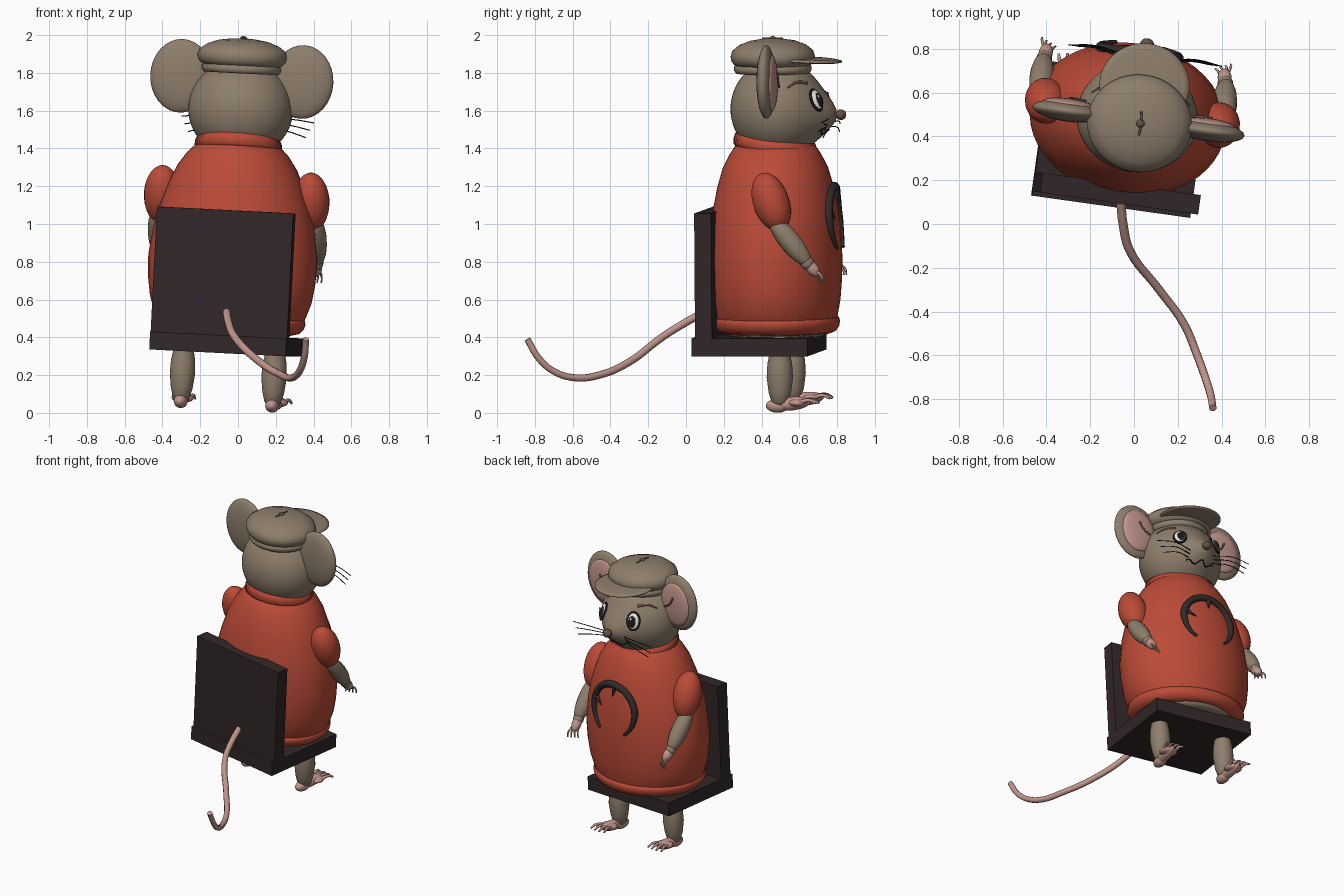
import bpy, bmesh, math
from math import sin, cos, pi, radians, exp
from mathutils import Matrix, Vector
from mathutils.bvhtree import BVHTree

cube = bpy.data.objects.get("Cube")
if cube:
    bpy.data.objects.remove(cube)

# The seated figure is turned and leans a little to one side
FRAME = (Matrix.Translation((-.05, .48, .37)) @ Matrix.Rotation(radians(-8), 4, 'Z')
         @ Matrix.Rotation(radians(2.9), 4, 'Y') @ Matrix.Translation((0, 0, -.37)))


def material(name, r, g, b):
    m = bpy.data.materials.new(name)
    m.use_nodes = True
    m.diffuse_color = (r, g, b, 1)
    bsdf = next(n for n in m.node_tree.nodes if n.type == 'BSDF_PRINCIPLED')
    bsdf.inputs['Base Color'].default_value = (r, g, b, 1)
    bsdf.inputs['Roughness'].default_value = .7
    return m


RED = material("red_knit", .5, .07, .038)
FUR = material("taupe_fur", .27, .21, .15)
PINK = material("pink_skin", .52, .3, .26)
WOOD = material("dark_wood", .032, .02, .021)
CHAR = material("charcoal", .03, .023, .023)
BROWN = material("nose_brown", .13, .08, .06)
WHITE = material("eye_white", .8, .8, .78)
BLACK = material("black", .008, .008, .008)


def finish(name, bm, mat, smooth=True):
    bmesh.ops.recalc_face_normals(bm, faces=bm.faces)
    mesh = bpy.data.meshes.new(name)
    bm.to_mesh(mesh)
    bm.free()
    for p in mesh.polygons:
        p.use_smooth = smooth
    mesh.materials.append(mat)
    ob = bpy.data.objects.new(name, mesh)
    bpy.context.collection.objects.link(ob)
    ob.matrix_world = FRAME
    return ob


def ellipsoid(name, centre, radii, mat, rot=Matrix(), segs=24):
    bm = bmesh.new()
    bmesh.ops.create_uvsphere(bm, u_segments=segs, v_segments=segs * 2 // 3, radius=1)
    bm.transform(Matrix.Translation(centre) @ rot @ Matrix.Diagonal((*radii, 1)))
    return finish(name, bm, mat)


def limb(name, a, b, radius, mat, segs=20):
    """Ellipsoid stretched from a to b."""
    a, b = Vector(a), Vector(b)
    rot = (b - a).to_track_quat('Z', 'Y').to_matrix().to_4x4()
    return ellipsoid(name, (a + b) / 2, (radius, radius, (b - a).length / 2), mat, rot, segs)


def lathe(name, rows, mat, centre=(0, 0), segs=48, rib=0, tilt=0):
    """Oval rings given as height, half width, half depth."""
    bm = bmesh.new()
    rings = []
    for w, ru, rv in rows:
        ring = []
        for i in range(segs):
            k = 1 + rib * (i % 2)
            t = 2 * pi * i / segs
            v = rv * k * sin(t)
            ring.append(bm.verts.new((centre[0] + ru * k * cos(t), centre[1] + v, w - tilt * v)))
        rings.append(ring)
    for lo, hi in zip(rings, rings[1:]):
        for i in range(segs):
            j = (i + 1) % segs
            bm.faces.new((lo[i], lo[j], hi[j], hi[i]))
    bm.faces.new(rings[0][::-1])
    bm.faces.new(rings[-1])
    return finish(name, bm, mat)


def box(name, centre, size, mat):
    bm = bmesh.new()
    bmesh.ops.create_cube(bm, size=1)
    bm.transform(Matrix.Translation(centre) @ Matrix.Diagonal((*size, 1)))
    return finish(name, bm, mat, False)


def tube(name, points, radius, mat, taper=None, frame=FRAME, smooth=True):
    cu = bpy.data.curves.new(name, 'CURVE')
    cu.dimensions = '3D'
    cu.bevel_depth = radius
    cu.bevel_resolution = 2
    cu.use_fill_caps = True
    cu.resolution_u = 6
    sp = cu.splines.new('BEZIER')
    sp.bezier_points.add(len(points) - 1)
    for i, (bp, p) in enumerate(zip(sp.bezier_points, points)):
        bp.co = p
        bp.handle_left_type = bp.handle_right_type = 'AUTO' if smooth else 'VECTOR'
        bp.radius = taper(i / (len(points) - 1)) if taper else 1
    cu.materials.append(mat)
    ob = bpy.data.objects.new(name, cu)
    bpy.context.collection.objects.link(ob)
    ob.matrix_world = frame
    return ob


def surface(ob):
    """Finder for the front surface point and normal at (u, w)."""
    bm = bmesh.new()
    bm.from_mesh(ob.data)
    tree = BVHTree.FromBMesh(bm)
    bm.free()

    def hit(u, w):
        p, n, _, _ = tree.ray_cast(Vector((u, 2, w)), Vector((0, -1, 0)))
        return p, n
    return hit


# Chair
box("seat", (0, -.095, .365), (.73, .62, .095), WOOD)
box("backrest", (0, -.34, .74), (.73, .09, .67), WOOD)

# Jumper, hem, collar and belly
jumper = lathe("jumper", [(.43, .33, .3), (.5, .395, .32), (.6, .43, .338), (.7, .445, .346),
                          (.82, .45, .35), (1, .425, .34), (1.1, .397, .327), (1.2, .362, .307),
                          (1.3, .318, .278), (1.37, .27, .243), (1.42, .22, .21), (1.44, .18, .17)], RED)
lathe("hem", [(.425, .33, .295), (.435, .37, .315), (.46, .395, .331), (.485, .403, .335),
              (.505, .4, .33), (.51, .385, .31)], RED)
lathe("collar", [(1.385, .215, .205), (1.4, .228, .217), (1.43, .226, .215), (1.455, .215, .207),
                 (1.465, .195, .19)], RED, segs=120, rib=.022, tilt=.14)
lathe("belly", [(.405, .27, .24), (.42, .31, .28), (.45, .31, .28)], FUR)

# Horseshoe arc with two short spurs on the chest
chest = surface(jumper)


def chest_point(deg, r):
    return chest(r * cos(radians(deg)), 1.02 + r * sin(radians(deg)))[0] + Vector((0, .008, 0))


tube("chest_arc", [chest_point(-52 + 286 * i / 24, .18) for i in range(25)], .024, CHAR,
     lambda t: .35 + .65 * min(1, 5 * t, 5 * (1 - t)))
for a, b in ((20, 8), (95, 92)):
    tube("chest_spur", [chest_point(a, .175), chest_point(b, .1)], .02, CHAR,
         lambda t: 1 - .9 * t, smooth=False)

# Head with the muzzle pulled forward
bm = bmesh.new()
bmesh.ops.create_uvsphere(bm, u_segments=48, v_segments=32, radius=1)
for vert in bm.verts:
    x, y, z = vert.co
    vert.co = (.278 * x, .015 + .25 * y, 1.61 + .262 * z)
    if y > 0:
        vert.co.y += y * .07 * exp(-(x / .5) ** 2 - ((z + .15) / .45) ** 2)
head = finish("head", bm, FUR)
face = surface(head)
ellipsoid("nose", (0, .352, 1.58), (.032, .028, .028), BROWN)
tube("mouth", [face(u, 1.49 + .012 * cos(u * 70))[0] for u in [i * .02 for i in range(-5, 6)]],
     .004, BLACK)


def on_face(name, u, w, radii, lift, mat):
    p, n = face(u, w)
    ellipsoid(name, p + n * lift, radii, mat, n.to_track_quat('Z', 'Y').to_matrix().to_4x4())


# Cap
lathe("cap_band", [(1.8, .2, .195), (1.815, .212, .205), (1.835, .212, .205), (1.845, .2, .195)], FUR, (0, -.01))
lathe("cap_crown", [(1.835, .19, .18), (1.845, .215, .205), (1.865, .234, .219), (1.89, .24, .223),
                    (1.92, .23, .214), (1.95, .19, .178), (1.972, .13, .12), (1.982, .06, .056),
                    (1.985, .01, .01)], FUR, (0, -.01))
lathe("cap_brim", [(1.862, .19, .18), (1.866, .207, .197), (1.874, .207, .197), (1.88, .18, .17)],
      FUR, (0, .16), tilt=.05)
ellipsoid("cap_button", (0, -.01, 1.983), (.019, .019, .014), BROWN)
tube("cap_stem", [(0, -.065, 1.984), (.004, -.01, 1.986), (-.004, .045, 1.984)], .005, BROWN)

# Paired parts
for s, side in ((1, "left_"), (-1, "right_")):
    def P(u, v, w):
        return Vector((s * u, v, w))

    # Ears
    ellipsoid(side + "ear", P(.325, 0, 1.77), (.165, .048, .195), FUR)
    ellipsoid(side + "inner_ear", P(.325, .03, 1.765), (.122, .028, .15), PINK)
    tube(side + "ear_fold", [P(.25, .057, 1.74), P(.3, .06, 1.77), P(.33, .059, 1.82)], .006, BROWN)

    # Eyes and brows
    on_face(side + "eye_rim", s * .135, 1.665, (.047, .066, .014), 0, BLACK)
    on_face(side + "eye", s * .135, 1.665, (.04, .058, .02), 0, WHITE)
    on_face(side + "iris", s * .13, 1.66, (.027, .04, .012), .014, CHAR)
    on_face(side + "pupil", s * .13, 1.66, (.016, .026, .008), .022, BLACK)
    on_face(side + "eye_glint", s * .13 + .008, 1.676, (.007, .009, .004), .03, WHITE)
    tube(side + "brow", [face(s * u, w)[0] for u, w in ((.13, 1.755), (.18, 1.76), (.225, 1.735))],
         .01, BROWN, lambda t: 1 - .5 * t)

    # Whiskers
    for i in range(3):
        root = face(s * .09, 1.555 - .022 * i)[0]
        tip = P(.355 - .02 * i, .3, 1.555 - .04 * i)
        tube(side + "whisker", [root, (root + tip) / 2 + Vector((0, .02, .012)), tip], .0028, BLACK)

    # Arms and hands
    limb(side + "sleeve", P(.395, -.02, 1.29), P(.405, .085, .985), .096, RED)
    limb(side + "forearm", P(.425, .03, 1.06), P(.42, .24, .8), .056, FUR)
    limb(side + "wrist", P(.42, .2, .845), P(.415, .25, .785), .036, FUR)
    limb(side + "palm", P(.418, .215, .83), P(.408, .285, .745), .032, PINK)
    for i in range(4):
        f = i - 1.5
        tube(side + "finger", [P(.41 + .01 * f, .262 + .006 * f, .775),
                               P(.408 + .019 * f, .292 + .01 * f, .742),
                               P(.402 + .022 * f, .3 + .01 * f, .71)], .0075, PINK,
             lambda t: 1 - .45 * t)

    # Legs and feet
    lathe(side + "leg", [(.05, .03, .03), (.07, .045, .045), (.12, .058, .06), (.2, .068, .07),
                         (.27, .064, .066), (.31, .056, .058), (.42, .056, .058)],
          FUR, (s * .245, .05), 24)
    limb(side + "heel", P(.245, -.025, .05), P(.245, .1, .05), .037, PINK)
    limb(side + "foot", P(.245, .01, .05), P(.255, .215, .072), .036, PINK)
    ellipsoid(side + "foot_pad", P(.252, .15, .066), (.06, .055, .024), PINK)
    for i in range(4):
        f = i - 1.5
        tube(side + "toe", [P(.252 + .025 * f, .16, .068), P(.256 + .034 * f, .215, .082),
                            P(.258 + .04 * f, .265 - .008 * abs(f), .066)], .013, PINK,
             lambda t: 1 - .55 * t)

# Tail
tube("tail", [(-.06, .1, .535), (-.05, .0, .48), (-.02, -.12, .405), (.115, -.3, .27), (.23, -.46, .2),
              (.285, -.59, .186), (.325, -.7, .22), (.35, -.78, .29), (.36, -.84, .39)],
     .021, PINK, lambda t: 1 - .15 * t, Matrix())
